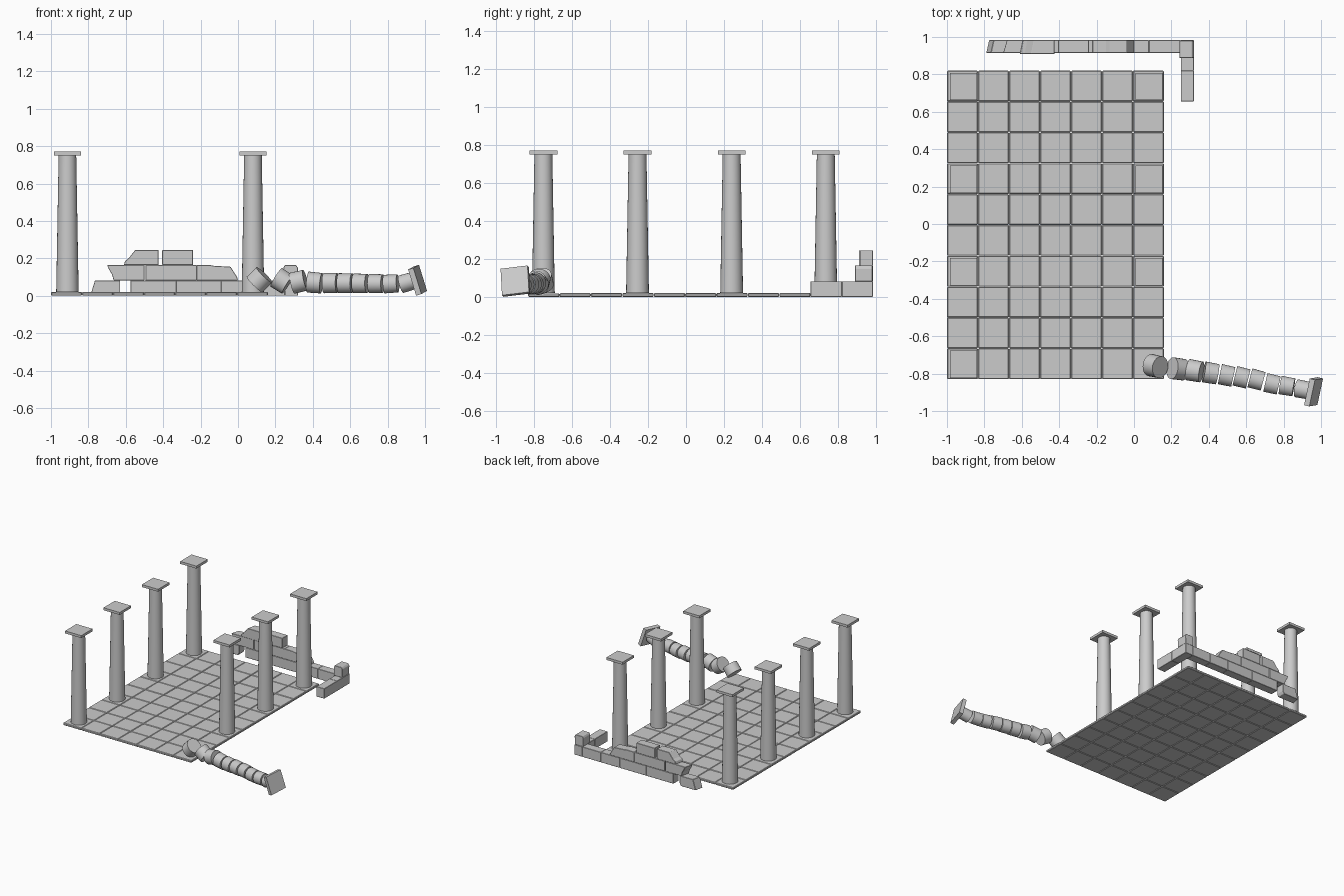
import bpy, bmesh, random
from math import radians, cos, sin
from mathutils import Matrix, Vector

if "Cube" in bpy.data.objects:
    bpy.data.objects.remove(bpy.data.objects["Cube"])

random.seed(4)
SIDES, DRUMS = 24, 10
R0, R1, Z0, Z1 = 0.06, 0.047, 0.02, 0.75
DH = (Z1 - Z0) / DRUMS


def finish(name, bm, smooth=False, bevel=0):
    bmesh.ops.recalc_face_normals(bm, faces=bm.faces)
    me = bpy.data.meshes.new(name)
    bm.to_mesh(me)
    bm.free()
    ob = bpy.data.objects.new(name, me)
    bpy.context.collection.objects.link(ob)
    if bevel:
        m = ob.modifiers.new("edge_wear", "BEVEL")
        m.width, m.segments = bevel, 1
    if smooth:
        bpy.ops.object.select_all(action='DESELECT')
        ob.select_set(True)
        bpy.context.view_layer.objects.active = ob
        bpy.ops.object.shade_smooth_by_angle(angle=radians(30))
    return ob


def box(bm, c, s, rot=Matrix()):
    m = Matrix.Translation(c) @ rot @ Matrix.Diagonal((*s, 1))
    bmesh.ops.create_cube(bm, size=1, matrix=m)


def radius(t):
    return R0 + (R1 - R0) * t


def drum(bm, i, matrix):
    bmesh.ops.create_cone(bm, cap_ends=True, segments=SIDES, depth=DH,
                          radius1=radius(i / DRUMS), radius2=radius((i + 1) / DRUMS),
                          matrix=matrix)


def prism(name, pts, y0, y1, skew=0.0):
    # front profile (x, z) extruded along y; skew shifts the back for broken ends
    bm = bmesh.new()
    cx = sum(p[0] for p in pts) / len(pts)
    broken = len(pts) > 4 or skew
    f = [bm.verts.new((x, y0, z)) for x, z in pts]
    b = [bm.verts.new((x + (skew if broken and x < cx else 0), y1, z)) for x, z in pts]
    bm.faces.new(f)
    bm.faces.new(b[::-1])
    for i in range(len(pts)):
        j = (i + 1) % len(pts)
        bm.faces.new((f[i], f[j], b[j], b[i]))
    return finish(name, bm, bevel=0.002)


# Paved floor: 7 x 10 chamfered slabs
bm = bmesh.new()
tx, ty = 1.16 / 7, 1.65 / 10
for i in range(7):
    for j in range(10):
        h = 0.019 + random.uniform(-0.001, 0.001)
        box(bm, (-1 + tx * (i + .5), -0.83 + ty * (j + .5), h / 2), (tx - .001, ty - .001, h))
finish("floor_tiles", bm, bevel=0.004)

# Standing columns: stacked drums with square capitals
for x in (-0.912, 0.08):
    for y in (-0.75, -0.255, 0.24, 0.735):
        if x > 0 and y < -0.5:
            continue
        bm = bmesh.new()
        for i in range(DRUMS):
            drum(bm, i, Matrix.Translation((x, y, Z0 + DH * (i + .5))))
        finish("column_shaft", bm, smooth=True)
        bm = bmesh.new()
        box(bm, (x, y, Z1 + .01), (.146, .146, .02))
        finish("column_capital", bm)


def lying(x, y, z, heading, pitch, roll=0):
    h, p = radians(heading), radians(pitch)
    d = Vector((cos(h) * cos(p), sin(h) * cos(p), sin(p)))
    rot = d.to_track_quat('Z', 'Y').to_matrix().to_4x4() @ Matrix.Rotation(radians(roll), 4, 'Z')
    return Matrix.Translation((x, y, z)) @ rot


# Fallen column: x, y, z, heading, pitch of each drum
fallen = [(.115, -.76, .086, -12, 45), (.235, -.775, .079, -8, -32),
          (.325, -.785, .075, -10, 13), (.41, -.797, .07, -10, -5),
          (.495, -.81, .068, -12, 0), (.575, -.82, .067, -14, 0),
          (.655, -.832, .066, -15, 0), (.738, -.855, .065, -13, 0),
          (.818, -.867, .064, -10, 3), (.905, -.885, .071, -11, 16)]
for i, f in enumerate(fallen):
    bm = bmesh.new()
    drum(bm, i, lying(*f))
    finish("fallen_drum", bm, smooth=True)
bm = bmesh.new()
bmesh.ops.create_cube(bm, size=1, matrix=lying(.96, -.897, .083, -14, 16, 7)
                      @ Matrix.Diagonal((.146, .146, .03, 1)))
finish("fallen_capital", bm)


def rect(x0, x1, z0, z1):
    return [(x0, z0), (x1, z0), (x1, z1), (x0, z1)]


# Ruined wall: base course
A, B, C, D = 0, .082, .164, .245
Y0, Y1 = .914, .983
prism("wall_base_broken", [(-.8 + .01, 0), (-.64, 0), (-.63, .02), (-.63, B), (-.765, B), (-.775, .05)],
      Y0, Y1, .015)
for x0, x1 in ((-.575, -.33), (-.33, -.09), (-.09, .08), (.08, .25)):
    prism("wall_base_block", rect(x0, x1, A, B), Y0, Y1)
# return wall at the corner
for y0, y1 in ((.655, .82), (.82, .983)):
    prism("return_wall_block", rect(.25, .32, A, B), y0, y1)
prism("corner_block", [(.243, B), (.318, B), (.32, .15), (.31, C), (.25, C), (.243, .15)], .888, .98)

# second course
prism("wall_middle_broken", [(-.665, B), (-.5, B), (-.5, C), (-.7, C), (-.69, .14), (-.675, .115)],
      Y0, Y1, .02)
prism("wall_middle_block", rect(-.495, -.22, B, C), Y0, Y1)
prism("wall_middle_end", [(-.22, B), (0, B), (-.005, .1), (-.04, .155), (-.13, .16), (-.15, C), (-.22, C)],
      Y0, Y1)

# top course
prism("wall_top_broken", [(-.61, C), (-.425, C), (-.425, D), (-.55, D), (-.585, .2), (-.605, .185)],
      Y0 - .005, Y1, .015)
prism("wall_top_block", rect(-.405, -.24, C, D), Y0, Y1)
